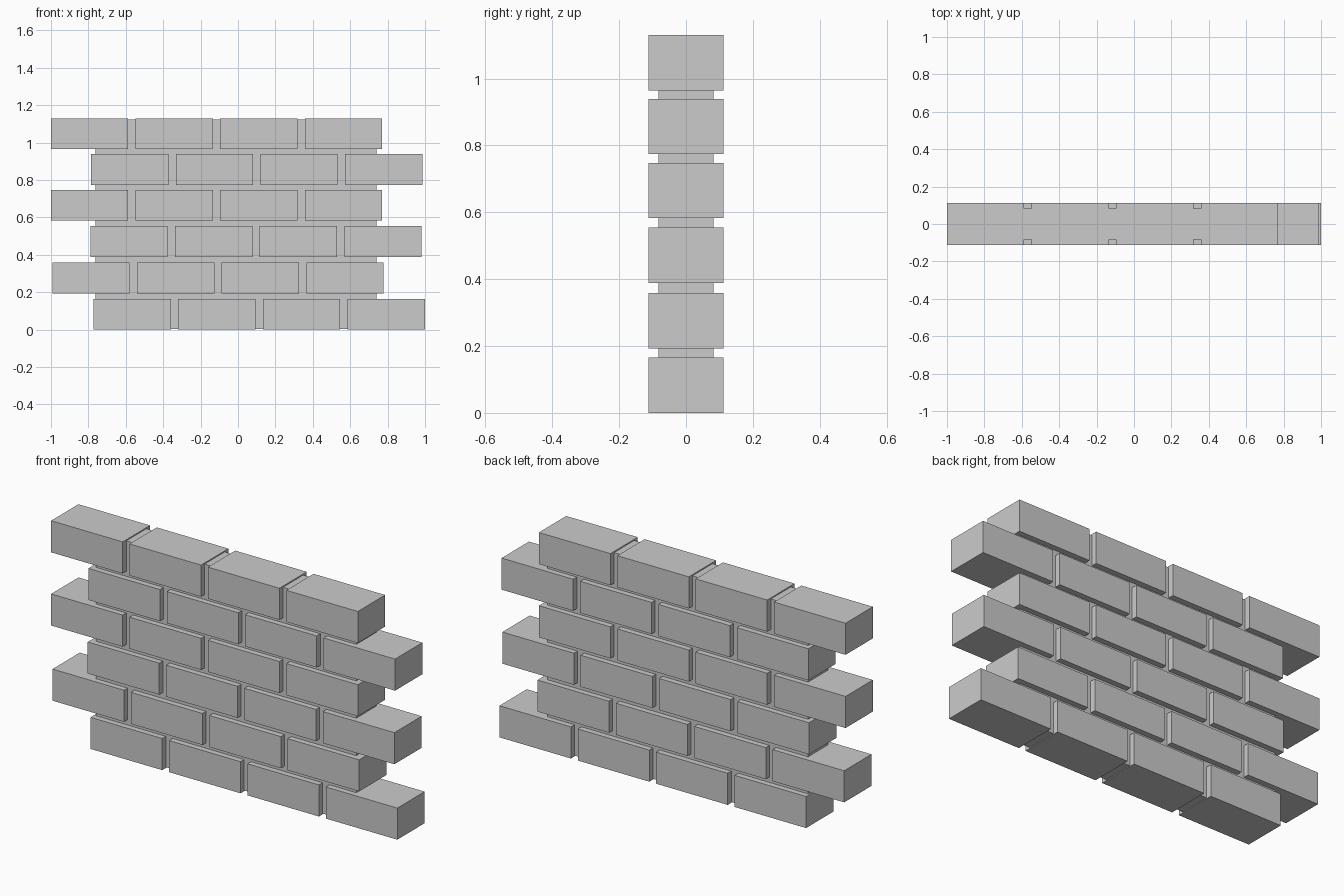
import bpy

if "Cube" in bpy.data.objects:
    bpy.data.objects.remove(bpy.data.objects["Cube"])


def box(name, lo, hi):
    """Axis-aligned box from its low and high corners."""
    centre = [(a + b) / 2 for a, b in zip(lo, hi)]
    bpy.ops.mesh.primitive_cube_add(size=1, location=centre)
    ob = bpy.context.object
    ob.name = name
    ob.scale = [b - a for a, b in zip(lo, hi)]
    bpy.ops.object.transform_apply(location=False, rotation=False, scale=True)
    return ob


LENGTH, HEIGHT, HALF_DEPTH = 0.413, 0.165, 0.1125
PITCH = 0.4525

# Courses of bricks: left end and bottom of each row, slightly uneven
courses = [(-0.772, 0.0), (-0.992, 0.193), (-0.789, 0.389),
           (-1.0, 0.583), (-0.785, 0.774), (-1.0, 0.965)]
for row, (x0, z0) in enumerate(courses, 1):
    for col in range(4):
        x = x0 + col * PITCH
        box(f"brick_row{row}_{col + 1}",
            (x, -HALF_DEPTH, z0),
            (x + LENGTH, HALF_DEPTH, z0 + HEIGHT))

# Recessed mortar slab running through the whole wall
box("mortar_core", (-0.763, -0.083, 0.004), (0.741, 0.083, 1.124))
